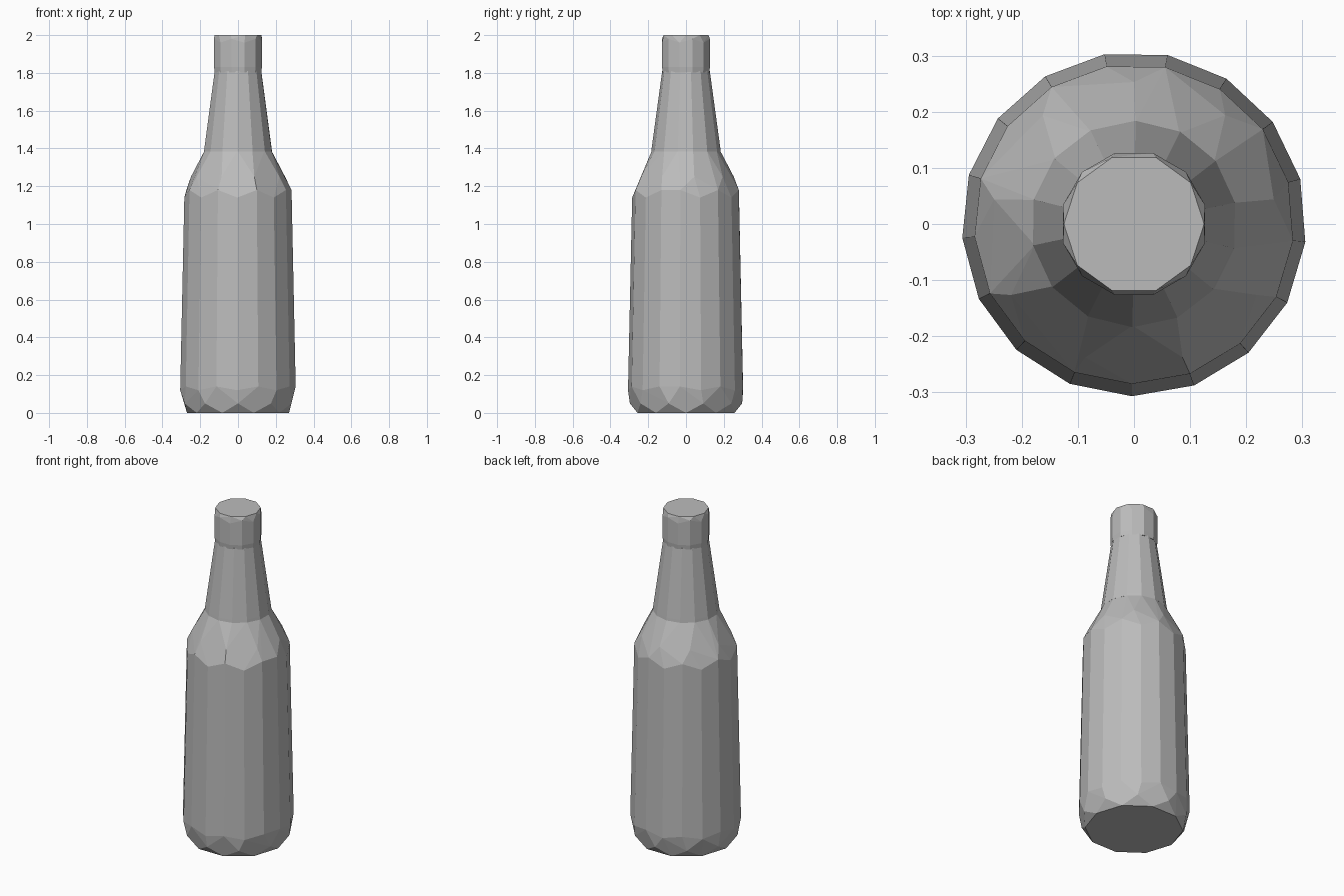
import bpy, bmesh
from math import cos, sin, radians, tau

cube = bpy.data.objects.get("Cube")
if cube:
    bpy.data.objects.remove(cube)

grey = bpy.data.materials.new("plain_grey")
grey.use_nodes = True
colour = (0.5, 0.5, 0.5, 1)
grey.diffuse_color = colour
grey.node_tree.nodes["Principled BSDF"].inputs["Base Color"].default_value = colour


def faceted_part(name, rings):
    """Wrap a faceted skin over rings of (height, radius, sides, turn, wobble)."""
    bm = bmesh.new()
    for z, r, sides, turn, wobble in rings:
        for i in range(sides):
            a = radians(turn) + tau * i / sides
            bm.verts.new((r * cos(a), r * sin(a), z + wobble * (-1) ** i))
    hull = bmesh.ops.convex_hull(bm, input=bm.verts)
    loose = {v for v in hull["geom_interior"] if isinstance(v, bmesh.types.BMVert)}
    bmesh.ops.delete(bm, geom=list(loose), context="VERTS")
    bmesh.ops.dissolve_limit(bm, angle_limit=radians(1), verts=bm.verts, edges=bm.edges)
    bmesh.ops.recalc_face_normals(bm, faces=bm.faces)
    mesh = bpy.data.meshes.new(name)
    bm.to_mesh(mesh)
    bm.free()
    mesh.materials.append(grey)
    obj = bpy.data.objects.new(name, mesh)
    bpy.context.collection.objects.link(obj)
    return obj


# Body: chamfered base, slightly tapered wall and sloping shoulder
faceted_part("bottle_body", [
    (0, 0.27, 10, 0, 0),
    (0.05, 0.297, 10, 18, 0),
    (0.13, 0.307, 17, -6, 0.01),
    (1.16, 0.285, 17, -6, 0.02),
    (1.25, 0.253, 9, 10, 0),
    (1.388, 0.181, 14, 12, 0),
])

# Neck: tapered sleeve
faceted_part("bottle_neck", [
    (1.383, 0.184, 14, 12, 0),
    (1.4, 0.182, 14, 12, 0),
    (1.81, 0.126, 14, 12, 0),
])

# Cap: short collar with a slightly bevelled top
faceted_part("bottle_cap", [
    (1.803, 0.128, 12, 15, 0),
    (1.83, 0.131, 12, 15, 0),
    (1.97, 0.131, 12, 15, 0.01),
    (2.0, 0.125, 10, 0, 0),
])
